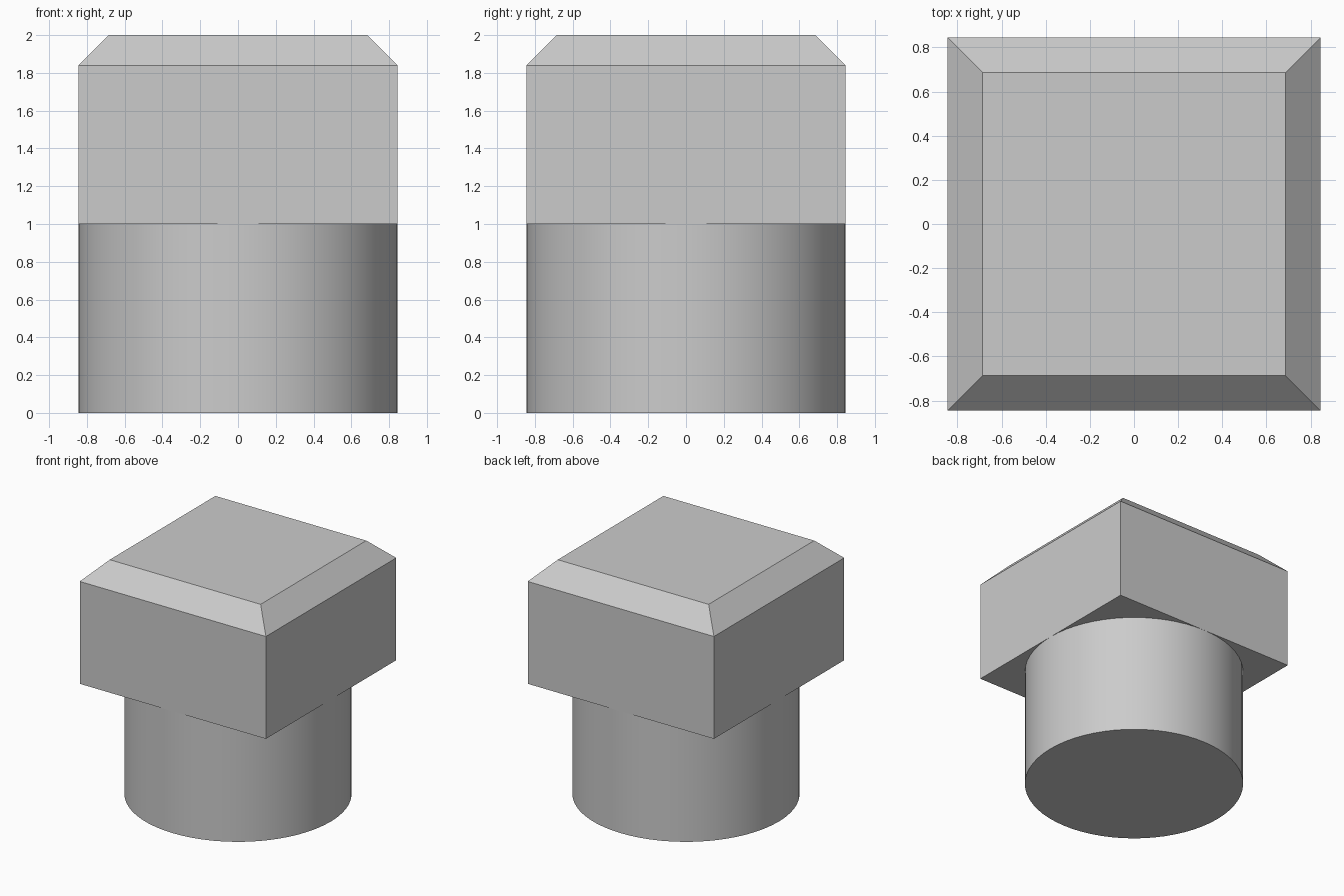
import bpy
import bmesh
import math

cube = bpy.data.objects.get("Cube")
if cube:
    bpy.data.objects.remove(cube, do_unlink=True)

HALF = 0.845      # half width of the head and radius of the shaft
SHOULDER = 1.0    # height where the shaft meets the head
TOP = 2.0
CHAMFER = 0.16

grey = bpy.data.materials.new("light_grey")
grey.use_nodes = True
colour = (0.6, 0.6, 0.6, 1)
grey.diffuse_color = colour
grey.node_tree.nodes["Principled BSDF"].inputs["Base Color"].default_value = colour

# Round shaft
bpy.ops.mesh.primitive_cylinder_add(vertices=64, radius=HALF, depth=SHOULDER,
                                    location=(0, 0, SHOULDER / 2))
shaft = bpy.context.object
shaft.name = "shaft"
shaft.data.materials.append(grey)
bpy.ops.object.shade_smooth_by_angle(angle=math.radians(30))

# Square head with chamfered upper rim
bm = bmesh.new()
bmesh.ops.create_cube(bm, size=1)
for v in bm.verts:
    v.co.x *= 2 * HALF
    v.co.y *= 2 * HALF
    v.co.z = TOP if v.co.z > 0 else SHOULDER
rim = [e for e in bm.edges if all(v.co.z == TOP for v in e.verts)]
bmesh.ops.bevel(bm, geom=rim, offset=CHAMFER, segments=1, affect="EDGES")
mesh = bpy.data.meshes.new("head")
bm.to_mesh(mesh)
bm.free()
mesh.materials.append(grey)
bpy.context.collection.objects.link(bpy.data.objects.new("head", mesh))
